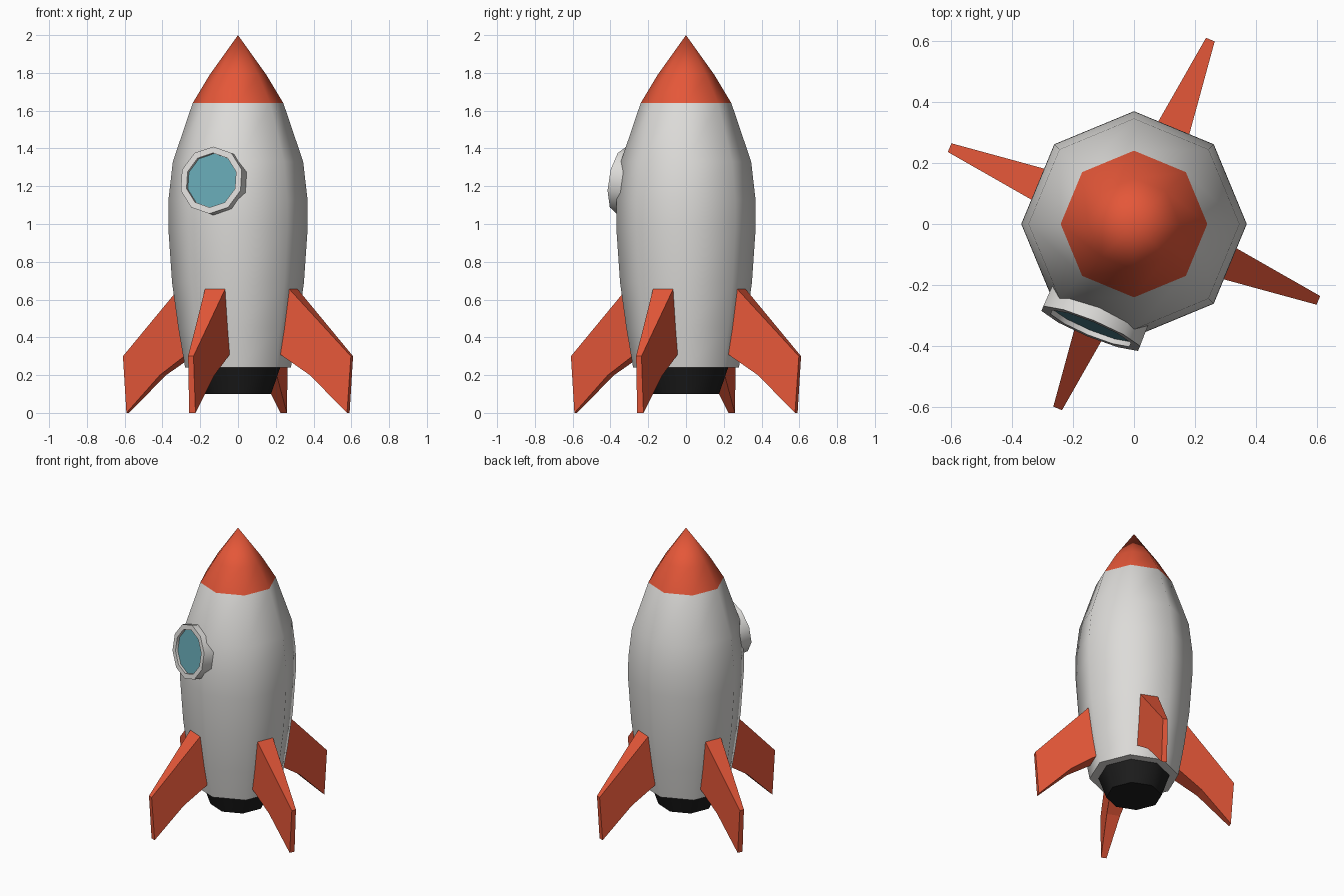
import bpy, bmesh, math
from mathutils import Matrix, Vector

if "Cube" in bpy.data.objects:
    bpy.data.objects.remove(bpy.data.objects["Cube"])


def material(name, rgb):
    m = bpy.data.materials.new(name)
    m.diffuse_color = (*rgb, 1)
    m.use_nodes = True
    m.node_tree.nodes["Principled BSDF"].inputs["Base Color"].default_value = m.diffuse_color
    return m


WHITE = material("light grey", (0.72, 0.71, 0.69))
RED = material("orange red", (0.78, 0.095, 0.04))
BLACK = material("black", (0.012, 0.012, 0.012))
GLASS = material("teal glass", (0.13, 0.38, 0.44))


def finish(name, bm, mats, smooth=None):
    bmesh.ops.recalc_face_normals(bm, faces=bm.faces)
    me = bpy.data.meshes.new(name)
    bm.to_mesh(me)
    bm.free()
    for m in mats:
        me.materials.append(m)
    if smooth:
        me.shade_smooth()
        me.set_sharp_from_angle(angle=math.radians(smooth))
    ob = bpy.data.objects.new(name, me)
    bpy.context.collection.objects.link(ob)
    return ob


def lathe(profile, sides, phase=0.0):
    """Revolve (radius, z) points about z; ends are capped, radius 0 is a tip."""
    bm = bmesh.new()
    rings = []
    for r, z in profile:
        n = 1 if r == 0 else sides
        rings.append([bm.verts.new((r * math.cos(phase + math.tau * i / sides),
                                    r * math.sin(phase + math.tau * i / sides), z))
                      for i in range(n)])
    for a, b in zip(rings, rings[1:]):
        for i in range(sides):
            j = (i + 1) % sides
            if len(b) == 1:
                bm.faces.new((a[i], a[j], b[0]))
            else:
                bm.faces.new((a[i], a[j], b[j], b[i]))
    for ring in (rings[0], rings[-1]):
        if len(ring) > 1:
            bm.faces.new(ring)
    return bm


# Hull with red nose, eight sides
NOSE_Z = 1.64
bm = lathe([(0.28, 0.24), (0.316, 0.45), (0.349, 0.69), (0.369, 0.98), (0.368, 1.13),
            (0.345, 1.33), (0.24, NOSE_Z), (0.15, 1.79), (0, 2.0)], 8)
for f in bm.faces:
    f.material_index = int(f.calc_center_median().z > NOSE_Z)
finish("hull", bm, [WHITE, RED], 60)

# Engine nozzle
finish("nozzle", lathe([(0.175, 0.10), (0.225, 0.245)], 8), [BLACK], 60)

# Four swept fins, thinner towards the tip
FIN = [(0.318, 0.655), (0.653, 0.30), (0.632, 0.0), (0.43, 0.20), (0.26, 0.315)]


def half_thickness(r):
    return 0.06 + (0.017 - 0.06) * (r - 0.3) / 0.34


for k in range(4):
    bm = bmesh.new()
    sides = [[bm.verts.new((r, s * half_thickness(r), z)) for r, z in FIN] for s in (-1, 1)]
    for side in sides:
        bm.faces.new(side)
    for i in range(len(FIN)):
        j = (i + 1) % len(FIN)
        bm.faces.new((sides[0][i], sides[0][j], sides[1][j], sides[1][i]))
    bm.transform(Matrix.Rotation(math.radians(67.5 + 90 * k), 4, 'Z'))
    finish(f"fin_{k + 1}", bm, [RED])

# Porthole: ten-sided rim with recessed glass, tilted to follow the hull
az, tilt = math.radians(-112.5), math.radians(9)
out = Vector((math.cos(az), math.sin(az), 0))
n = out * math.cos(tilt) + Vector((0, 0, math.sin(tilt)))
t = Vector((-math.sin(az), math.cos(az), 0))
u = n.cross(t)
place = Matrix.Translation(out * 0.37 + Vector((0, 0, 1.232))) @ Matrix((t, u, n)).transposed().to_4x4()

rim = lathe([(0.178, -0.08), (0.18, 0), (0.146, 0), (0.146, -0.02)], 10, math.pi / 2)
rim.transform(place)
finish("porthole_rim", rim, [WHITE], 50)
glass = lathe([(0.145, -0.025), (0.145, -0.017)], 10, math.pi / 2)
glass.transform(place)
finish("porthole_glass", glass, [GLASS], 50)
